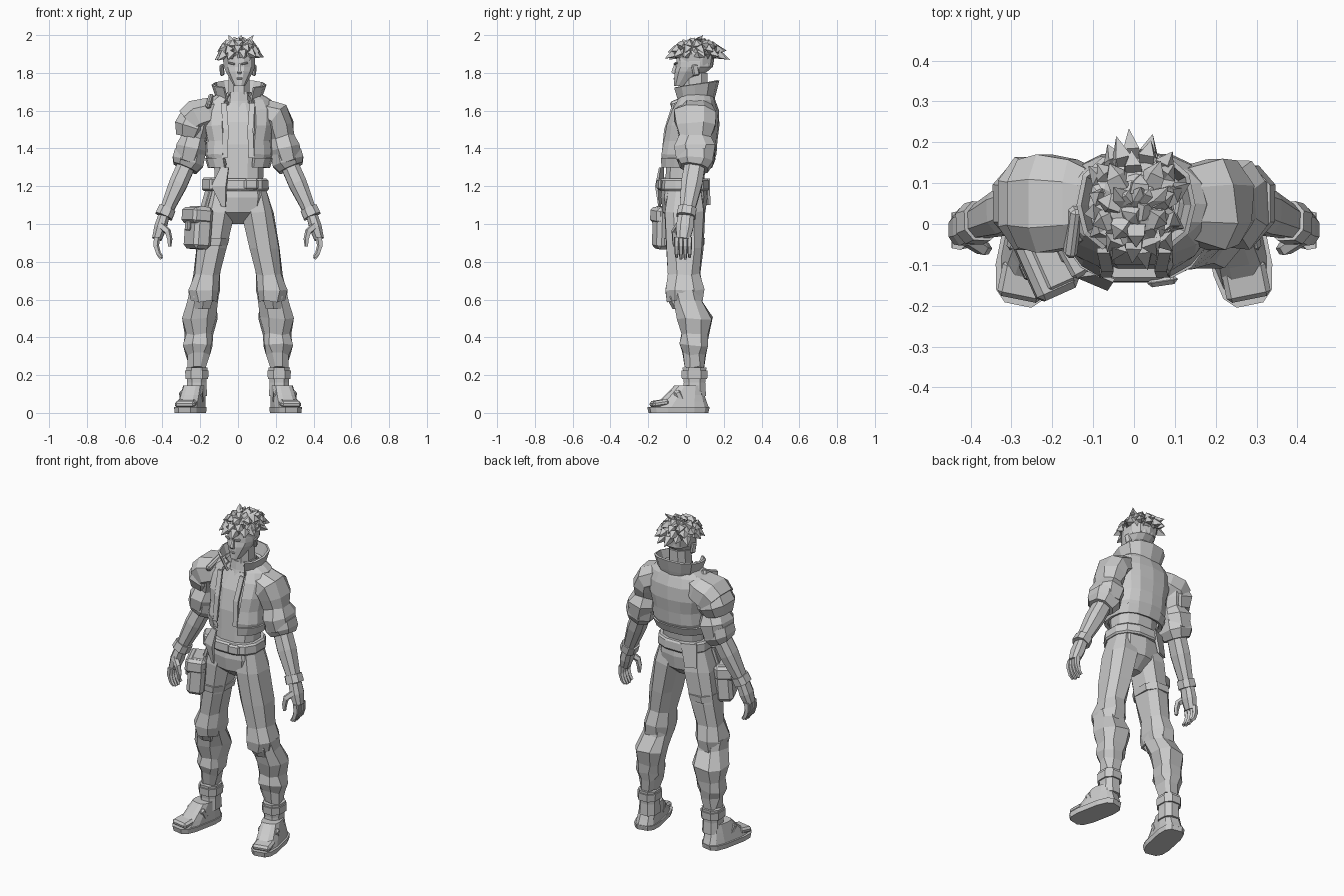
import bpy, bmesh, math, random
from mathutils import Vector, Matrix, Euler

random.seed(4)
if "Cube" in bpy.data.objects:
    bpy.data.objects.remove(bpy.data.objects["Cube"])

GREY = (0.6, 0.6, 0.6, 1)
material = bpy.data.materials.new("light grey")
material.use_nodes = True
material.diffuse_color = GREY
material.node_tree.nodes["Principled BSDF"].inputs["Base Color"].default_value = GREY

MIDDLE, PAIR, RIGHT = ("",), ("left_", "right_"), ("right_",)


def finish(name, bm, where=MIDDLE, thickness=0, bevel=0):
    """Turn a bmesh into objects; parts are made on the left and mirrored to the right."""
    for label in where:
        if label == "right_":
            bmesh.ops.scale(bm, vec=(-1, 1, 1), verts=bm.verts)
        bmesh.ops.recalc_face_normals(bm, faces=bm.faces)
        mesh = bpy.data.meshes.new(label + name)
        bm.to_mesh(mesh)
        mesh.materials.append(material)
        obj = bpy.data.objects.new(label + name, mesh)
        bpy.context.collection.objects.link(obj)
        if thickness:
            solid = obj.modifiers.new("thickness", "SOLIDIFY")
            solid.thickness, solid.offset = thickness, 0
        if bevel:
            chamfer = obj.modifiers.new("chamfer", "BEVEL")
            chamfer.width, chamfer.segments = bevel, 1
    bm.free()


def add_loft(bm, rings, depth=1, sides=8, gap=0, follow=False, yaw=0, lift=0, jitter=0, power=0.8):
    """Skin rings of (centre, half width); depth is a ratio and a gap leaves the front open."""
    rows = []
    last = len(rings) - 1
    for i, (centre, width, *own_depth) in enumerate(rings):
        ratio = own_depth[0] if own_depth else depth
        turn = Matrix.Rotation(yaw, 3, "Z")
        if follow:
            path = rings[max(i - 1, 0)][0] - rings[min(i + 1, last)][0]
            path *= math.copysign(1, path.z)
            turn = Vector((0, 0, 1)).rotation_difference(path).to_matrix()
        row = []
        for k in range(sides + bool(gap)):
            if gap:
                angle = gap - math.pi / 2 + (math.tau - 2 * gap) * k / sides
            else:
                angle = math.tau * (k + 0.5) / sides
            c, s = math.cos(angle), math.sin(angle)
            corner = Vector((math.copysign(abs(c) ** power, c) * width,
                             math.copysign(abs(s) ** power, s) * width * ratio,
                             lift * s * i / last))
            wobble = Vector([random.uniform(-jitter, jitter) for axis in "xyz"])
            row.append(bm.verts.new(centre + turn @ corner + wobble))
        rows.append(row)
    for low, high in zip(rows, rows[1:]):
        for k in range(sides):
            n = (k + 1) % len(low)
            bm.faces.new((low[k], low[n], high[n], high[k]))
    if not gap:
        bm.faces.new(rows[0])
        bm.faces.new(rows[-1])


def loft(name, rings, where=MIDDLE, thickness=0, **shape):
    bm = bmesh.new()
    add_loft(bm, rings, **shape)
    finish(name, bm, where, thickness)


def box(name, centre, size, where=MIDDLE, turn=(0, 0, 0), bevel=0.01):
    bm = bmesh.new()
    bmesh.ops.create_cube(bm, size=1)
    place = Matrix.LocRotScale(centre, Euler(turn), Vector(size))
    bmesh.ops.transform(bm, matrix=place, verts=bm.verts)
    finish(name, bm, where, bevel=bevel)


def at(x, y, z):
    return Vector((x, y, z))


def spine(z):
    """Centre of the body at a height: the chest leans back above the waist."""
    return at(0.005, min(0.05, max(-0.01, (z - 1.3) * 0.15)), z)


# Joints of the left limbs
collarbone, shoulder, bicep = at(.1, .05, 1.61), at(.2, .05, 1.57), at(.235, .05, 1.46)
elbow, wrist, knuckle = at(.265, .05, 1.33), at(.393, 0, 1.04), at(.43, -.015, .92)
hip, knee, calf = at(.08, -.01, 1.2), at(.178, -.008, .65), at(.2, .045, .5)
hem, ankle, foot = at(.21, .045, .36), at(.218, .045, .24), at(.252, -.04, 0)

# Torso: shirt, open jacket, hem band and collar
loft("shirt", [(spine(1.2), .13), (spine(1.3), .135), (spine(1.42), .15), (spine(1.54), .16, .7),
               (spine(1.64), .1)], depth=.8, sides=12)
loft("jacket", [(spine(1.31), .15), (spine(1.37), .17), (spine(1.44), .165), (spine(1.52), .18, .76),
                (spine(1.6), .185, .65), (spine(1.65), .165, .58), (spine(1.69), .1)],
     depth=.83, thickness=.016, sides=14, gap=.4, jitter=.003)
loft("jacket_hem", [(spine(1.3), .155), (spine(1.35), .17)], depth=.83, thickness=.02, sides=14, gap=.4)
loft("neck_cover", [(spine(1.6), .08), (spine(1.65), .072), (spine(1.7), .066)], depth=1.1, sides=10)
loft("collar", [(spine(1.63), .1), (spine(1.68), .12), (spine(1.74), .14)],
     depth=.86, thickness=.012, sides=10, gap=.5, lift=.02)
loft("lapel", [(at(.07, -.125, 1.35), .02), (at(.065, -.11, 1.5), .02), (at(.075, -.065, 1.64), .02)],
     where=PAIR, depth=.4, sides=4)

# Head: a narrow chin that widens back into the skull
head = []
for step in range(10):
    t = step / 9
    width = .085 * min(1, .35 + 1.6 * t) * math.sqrt(1 - .9 * t ** 6)
    head.append((at(.008, min(.045, .17 * t - .03), 1.73 + .23 * t), width))
loft("head", head, depth=1.18, sides=12, power=.9)
loft("neck", [(spine(1.6), .06), (spine(1.8), .06)], depth=1.15)
loft("nose", [(at(.008, -.06, 1.795), .012), (at(.008, -.068, 1.805), .013), (at(.008, -.056, 1.85), .006)], sides=4)
box("lips", at(.008, -.06, 1.77), (.03, .014, .012), bevel=.004)
box("brow", at(.035, -.055, 1.85), (.036, .014, .01), PAIR, turn=(0, -.2, .3), bevel=.003)
box("ear", at(.085, .05, 1.815), (.018, .035, .06), PAIR, turn=(.2, 0, .3), bevel=.006)

# Spiky hair: broad overlapping locks that sweep out from the crown
hair = bmesh.new()
add_loft(hair, [(spine(1.84), .084), (spine(1.9), .092), (spine(1.95), .065), (spine(1.965), .03)], depth=1.12, sides=10)
for height, count in ((0, 12), (.4, 11), (.8, 8), (1.2, 5)):
    for k in range(count):
        angle = math.tau * (k + random.random() / 2) / count
        out = at(math.cos(angle) * math.cos(height), math.sin(angle) * math.cos(height), math.sin(height))
        root = spine(1.895) + at(out.x * .07, out.y * .085, out.z * .065)
        flow = at(out.x * .7, out.y + .15, .3 - random.random() / 4)
        middle = root + flow * .04
        tip = middle + (flow + at(0, 0, -.7 + out.z / 2)) * random.uniform(.035, .055)
        middle.z, tip.z = min(middle.z, 1.98), min(tip.z, 1.99)
        add_loft(hair, [(root, .03), (middle, .026), (tip, .001)], sides=4, follow=True)
for lean in (-.3, .1, .5):
    crown = spine(1.95)
    add_loft(hair, [(crown, .03), (at(lean / 8, .07, 1.98), .018), (at(lean / 6, .09, 2), .001)], sides=4)
finish("hair", hair)

# Arms: folded sleeve, turned cuff, bare forearm
loft("sleeve", [(collarbone, .065), (shoulder, .085), (shoulder.lerp(bicep, .5), .08), (bicep, .066),
                (bicep.lerp(elbow, .4), .085), (elbow, .075)],
     where=PAIR, depth=1.35, follow=True, jitter=.007)
loft("cuff", [(bicep.lerp(elbow, .6), .088), (elbow, .09), (elbow.lerp(wrist, .12), .07)],
     where=PAIR, depth=1.1, follow=True)
loft("forearm", [(elbow, .05), (elbow.lerp(wrist, .4), .052), (wrist, .034)], where=PAIR, depth=1.15, follow=True)
loft("wristband", [(elbow.lerp(wrist, .85), .048), (wrist, .05)], where=PAIR, depth=1.07, follow=True)

# Hands: palm, four curled fingers and a thumb
loft("palm", [(wrist, .032), (wrist.lerp(knuckle, .5), .035), (knuckle, .027)], where=PAIR, depth=1.4, follow=True)
hand = bmesh.new()
for k in range(4):
    root = knuckle + at(0, k * .023 - .035, .01)
    add_loft(hand, [(root, .018), (root + at(.004, 0, -.045), .016), (root + at(-.008, 0, -.085), .014),
                    (root + at(-.025, 0, abs(k - 1.5) * .01 - .12), .01)], depth=.8, sides=5, follow=True)
thumb = at(.362, -.06, .92)
add_loft(hand, [(wrist.lerp(knuckle, .4) + at(0, -.03, 0), .02), (thumb + at(.01, 0, .04), .018), (thumb, .015),
                (thumb - at(0, 0, .04), .009)], sides=5, follow=True)
finish("fingers", hand, PAIR)

# Layered pad on the right shoulder
loft("shoulder_pad_upper", [(collarbone, .065), (collarbone.lerp(shoulder, .5), .085), (shoulder + at(.02, 0, 0), .095),
                            (shoulder.lerp(bicep, .3) + at(.05, 0, 0), .085)],
     where=RIGHT, depth=1.35, follow=True)
loft("shoulder_pad_lower", [(shoulder + at(.03, 0, 0), .08), (shoulder.lerp(bicep, .5) + at(.035, 0, 0), .09),
                            (bicep + at(.03, 0, 0), .068)], where=RIGHT, depth=1.35, follow=True)
box("shoulder_strap", at(.15, -.02, 1.65), (.03, .13, .04), RIGHT, turn=(.4, -.3, 0))

# Hips, belt and hanging cloth
loft("hips", [(spine(1.24), .14), (spine(1.14), .155), (spine(1.06), .14), (spine(1), .05)], depth=.8, sides=10)
loft("belt", [(spine(1.175), .155), (spine(1.185), .163), (spine(1.23), .16), (spine(1.24), .15)],
     depth=.84, sides=12)
box("buckle", at(.07, -.14, 1.21), (.075, .022, .06), turn=(0, 0, .15))
box("belt_case", at(.145, -.08, 1.21), (.06, .1, .07), RIGHT, turn=(0, 0, -.5))
loft("front_cloth", [(at(.07, -.13, 1.3), .03), (at(.1, -.14, 1.2), .055), (at(.075, -.14, 1.09), .015)],
     where=RIGHT, depth=.2, sides=4, yaw=.4)
loft("back_cloth", [(at(.09, .1, 1.24), .06), (at(.11, .11, 1.1), .045)], where=RIGHT, depth=.2, sides=4, yaw=-.4)

# Trousers with baggy folds
loft("thigh", [(hip, .072), (hip.lerp(knee, .25), .088), (hip.lerp(knee, .6), .08), (hip.lerp(knee, .85), .072),
               (knee, .084), (knee - at(0, 0, .06), .075)],
     where=PAIR, depth=1.28, jitter=.007)
loft("shin", [(knee, .082), (knee.lerp(calf, .4), .083), (calf, .094), (calf.lerp(hem, .6), .076), (hem, .082),
              (hem.lerp(ankle, .4), .062), (ankle, .052)],
     where=PAIR, depth=1, jitter=.009)
patch = knee + at(.005, -.05, 0)
loft("knee_patch", [(patch + at(.005, .02, -.1), .045), (patch + at(0, 0, -.04), .06), (patch, .055)],
     where=PAIR, depth=.75, sides=6)

# Boots: shaft, strap, sole and tapering foot
loft("boot_shaft", [(ankle - at(0, 0, .15), .058), (ankle - at(0, 0, .08), .054), (ankle, .06)],
     where=PAIR, depth=1.12)
loft("ankle_strap", [(ankle - at(0, 0, .06), .064), (ankle - at(0, 0, .015), .066)], where=PAIR, depth=1.12)
loft("sole", [(foot, .072), (foot + at(0, 0, .03), .075)], where=PAIR, depth=2.2, sides=12, yaw=.2, power=.6)
loft("boot_foot", [(foot.lerp(ankle, t), .07 - .025 * t, 2.5 - 2 * t) for t in (.1, .25, .4, .6)],
     where=PAIR, sides=12, yaw=.2, power=.65)
box("toe_cap", foot + at(.022, -.1, .05), (.11, .09, .036), PAIR, turn=(.15, 0, .2), bevel=.012)
box("instep_strap", foot + at(-.005, -.005, .085), (.124, .04, .07), PAIR, turn=(.5, 0, .2))

# Thigh pouch with flap, button and straps
pouch, tilt = at(.21, -.09, .98), (0, -.08, -.42)
loft("thigh_strap", [(hip.lerp(knee, .57), .086), (hip.lerp(knee, .5), .089)], where=RIGHT, depth=1.3)
box("pouch", pouch, (.1, .165, .225), RIGHT, tilt, .02)
box("pouch_flap", pouch + at(.007, -.003, .065), (.112, .175, .085), RIGHT, tilt, .016)
box("pouch_button", pouch + at(.055, -.025, .01), (.02, .045, .05), RIGHT, tilt, .006)
box("pouch_hanger", pouch + at(-.04, .03, .14), (.02, .06, .12), RIGHT, (0, -.3, -.42), .004)
